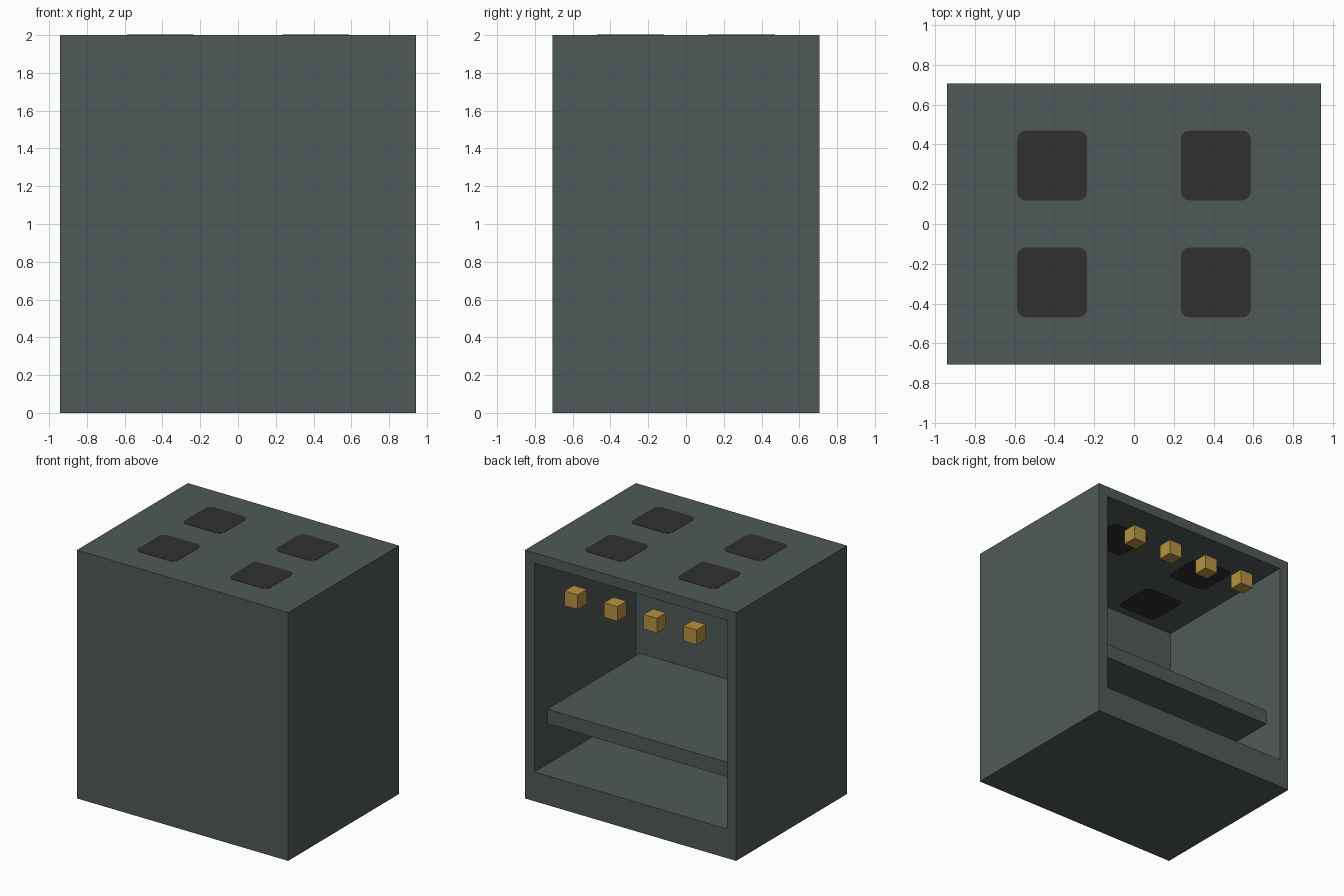
import bpy, bmesh
from mathutils import Vector

U = 2 / 17                      # module: the cabinet is 16 x 12 x 17 units

cube = bpy.data.objects.get("Cube")
if cube:
    bpy.data.objects.remove(cube, do_unlink=True)


def material(name, srgb):
    """Flat material from 0-255 sRGB values."""
    lin = [((c / 255 + 0.055) / 1.055) ** 2.4 for c in srgb]
    m = bpy.data.materials.new(name)
    m.use_nodes = True
    m.diffuse_color = (*lin, 1)
    bsdf = m.node_tree.nodes["Principled BSDF"]
    bsdf.inputs["Base Color"].default_value = (*lin, 1)
    bsdf.inputs["Roughness"].default_value = 0.8
    return m


GREY = material("slate grey", (80, 90, 88))
BLACK = material("burner black", (48, 48, 48))
BRASS = material("brass", (184, 146, 65))


def box_bmesh(lo, hi):
    """Box between two corners given in units."""
    lo, hi = Vector(lo) * U, Vector(hi) * U
    bm = bmesh.new()
    bmesh.ops.create_cube(bm, size=1)
    for v in bm.verts:
        v.co = [(lo[i] + hi[i]) / 2 + v.co[i] * (hi[i] - lo[i]) for i in range(3)]
    return bm


def finish(bm, name, mat):
    bmesh.ops.recalc_face_normals(bm, faces=bm.faces)
    mesh = bpy.data.meshes.new(name)
    bm.to_mesh(mesh)
    bm.free()
    mesh.materials.append(mat)
    ob = bpy.data.objects.new(name, mesh)
    bpy.context.collection.objects.link(ob)
    return ob


# Cabinet shell: box hollowed out from its open back
bm = box_bmesh((-8, -6, 0), (8, 6, 17))
bm.normal_update()
back = max(bm.faces, key=lambda f: f.normal.y)
bmesh.ops.inset_individual(bm, faces=[back], thickness=U)
for v in back.verts:
    if v.co.z < 8 * U:
        v.co.z = 2 * U          # the base is twice as thick as the walls
cavity = bmesh.ops.extrude_discrete_faces(bm, faces=[back])["faces"][0]
for v in cavity.verts:
    v.co.y = -5 * U
finish(bm, "cabinet", GREY)

# Inner shelf, set back from the opening
finish(box_bmesh((-7, -5, 5), (7, 5, 6)), "shelf", GREY)

# Row of control knobs across the top of the opening
for i, x in enumerate((-4.5, -1.5, 1.5, 4.5)):
    finish(box_bmesh((x - 0.5, 5, 14), (x + 0.5, 6, 15)), f"knob_{i + 1}", BRASS)

# Rounded burner plates on the top, repeated on the inner ceiling
T = 0.002 / U
for z, place in ((17, "top"), (16, "ceiling")):
    for x, side in ((-3.5, "right"), (3.5, "left")):
        for y, end in ((-2.5, "front"), (2.5, "back")):
            bm = box_bmesh((x - 1.5, y - 1.5, z - T), (x + 1.5, y + 1.5, z + T))
            corners = [e for e in bm.edges
                       if abs(e.verts[0].co.z - e.verts[1].co.z) > 0.001]
            bmesh.ops.bevel(bm, geom=corners, offset=0.045, segments=3,
                            profile=0.5, affect='EDGES')
            finish(bm, f"{place}_burner_{end}_{side}", BLACK)
